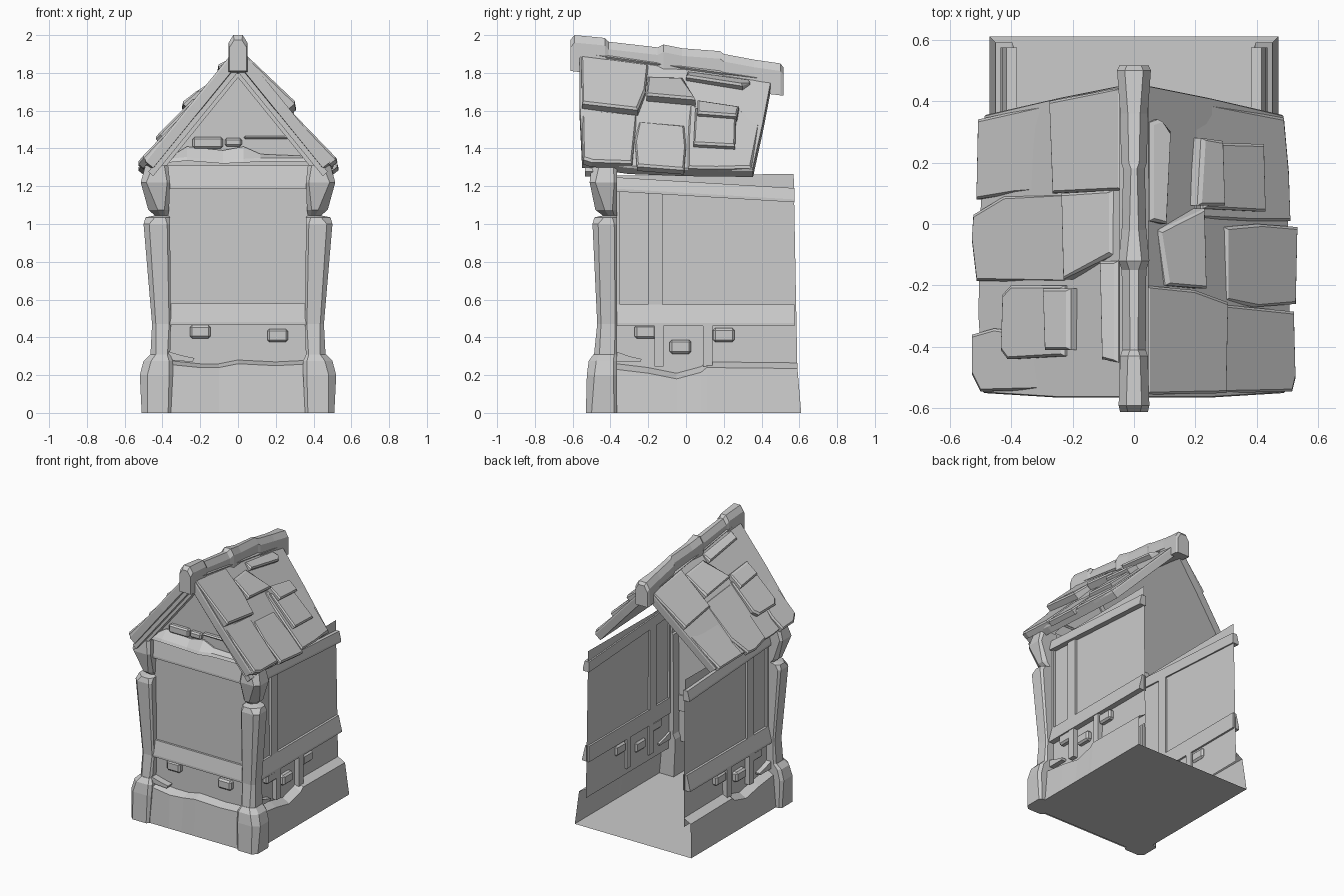
import bpy, bmesh


def mesh(name, verts, faces):
    bm = bmesh.new()
    vs = [bm.verts.new(v) for v in verts]
    for f in faces:
        bm.faces.new([vs[i] for i in f])
    bmesh.ops.recalc_face_normals(bm, faces=bm.faces)
    me = bpy.data.meshes.new(name)
    bm.to_mesh(me)
    bm.free()
    ob = bpy.data.objects.new(name, me)
    bpy.context.collection.objects.link(ob)
    return ob


def loft(name, rings, closed=True):
    """Skin equal-length rings; closed rings get end caps."""
    n = len(rings[0])
    verts = [p for r in rings for p in r]
    faces = []
    for k in range(len(rings) - 1):
        for i in range(n if closed else n - 1):
            j = (i + 1) % n
            faces.append((k*n + i, k*n + j, (k+1)*n + j, (k+1)*n + i))
    if closed:
        faces += [tuple(range(n)), tuple(range(len(verts) - n, len(verts)))]
    return mesh(name, verts, faces)


def bevel(ob, w):
    m = ob.modifiers.new("bevel", 'BEVEL')
    m.width, m.segments = w, 1
    return ob


def box(name, x0, x1, y0, y1, z0, z1):
    return loft(name, [[(x0, y0, z), (x1, y0, z), (x1, y1, z), (x0, y1, z)] for z in (z0, z1)])


def front_prism(name, pts, y0, y1):
    return loft(name, [[(x, y, z) for x, z in pts] for y in (y0, y1)])


# Roof surface: a = distance from the ridge in x, lift = offset along the slope normal
def surf(s, a, y, lift=0.0):
    t = (y + .57) / 1.03
    zr, ze = 1.945 - .145*t, 1.33 - .06*t
    return (s*(a + .776*lift), y, zr + (ze - zr)*a/.5 + .631*lift)


def tile(name, s, pts, hi, lo, under=-.02, inset=.008):
    amin, amax = min(p[0] for p in pts), max(p[0] for p in pts)
    ca = sum(p[0] for p in pts) / len(pts)
    cy = sum(p[1] for p in pts) / len(pts)
    lift = lambda a: hi + (lo - hi)*(a - amin)/(amax - amin)
    sgn = lambda v: (v > 0) - (v < 0)
    bot = [surf(s, a, y, under) for a, y in pts]
    mid = [surf(s, a, y, lift(a) - .01) for a, y in pts]
    top = [surf(s, a - inset*sgn(a - ca), y - inset*sgn(y - cy), lift(a)) for a, y in pts]
    return loft(name, [bot, mid, top])


# Floor and front masonry plinth
mesh("floor", [(-.47, -.5, 0), (.47, -.5, 0), (.47, .61, 0), (-.47, .61, 0)], [(0, 1, 2, 3)])
loft("front_plinth", [[(x, -.51, 0), (x, y, z - .02), (x, -.43, z)] for x, y, z in
     [(-.4, -.49, .28), (-.2, -.5, .26), (-.1, -.485, .26), (0, -.495, .28), (.2, -.49, .27), (.4, -.49, .28)]], False)

# Front wall with gable
mesh("front_wall", [(-.4, -.43, .24), (.4, -.43, .24), (.4, -.43, 1.36), (0, -.43, 1.84), (-.4, -.43, 1.36)],
     [(0, 1, 2, 3, 4)])
for nm, z0, z1 in (("lower", .465, .58), ("upper", 1.185, 1.31)):
    loft("front_board_" + nm, [[(x, -.42, z0), (x, -.465, z0), (x, -.465, z0 + .015),
                                (x, -.445, z1), (x, -.42, z1)] for x in (-.38, .37)])
loft("lintel", [[(x, -.42, b), (x, y, b), (x, y + .01, b + .02), (x, -.44, t), (x, -.42, t)] for x, y, b, t in
     [(-.37, -.48, 1.325, 1.35), (-.27, -.5, 1.335, 1.41), (-.08, -.485, 1.32, 1.39),
      (.03, -.5, 1.325, 1.41), (.12, -.485, 1.33, 1.37), (.36, -.48, 1.33, 1.36)]])
for i, (x0, x1, z0, z1) in enumerate([(-.24, -.08, 1.40, 1.46), (-.07, .02, 1.41, 1.455), (.03, .27, 1.45, 1.467)]):
    bevel(box("gable_stone_%d" % i, x0, x1, -.46, -.42, z0, z1), .01)
for i, (x, z) in enumerate([(-.2, .43), (.21, .41)]):
    bevel(box("front_brick_%d" % i, x - .055, x + .055, -.465, -.42, z - .035, z + .035), .012)
front_prism("front_chip", [(-.37, .28), (-.24, .27), (-.23, .29), (-.3, .305), (-.37, .325)], -.48, -.42)

for s, side in ((-1, "left"), (1, "right")):
    # Side plinth and wall sheets
    loft(side + "_plinth", [[(s*.47, y + .02*(y > .5), 0), (s*.45, y, z - .03), (s*.395, y, z)] for y, z in
         [(-.45, .27), (-.2, .24), (-.05, .21), (.08, .245), (.11, .27), (.59, .265)]], False)
    mesh(side + "_wall", [(s*.395, -.43, .2), (s*.395, .59, .2), (s*.39, .57, 1.265), (s*.39, -.43, 1.255)],
         [(0, 1, 2, 3)])

    # Side rails, upright and struts
    loft(side + "_lower_rail", [[(s*.38, y, .46), (s*.435, y, .46), (s*.435, y, .475), (s*.41, y, .575), (s*.38, y, .575)]
                                for y in (-.42, .575)])
    loft(side + "_upper_rail", [[(s*.38, y, z), (s*.43, y, z), (s*.43, y, z + .015), (s*.415, y, z + .075), (s*.38, y, z + .075)]
                                for y, z in ((-.42, 1.175), (.575, 1.115))])
    xs = sorted((s*.38, s*.41))
    box(side + "_upright", *xs, -.2, -.125, .56, 1.18)
    box(side + "_corner_board", *xs, -.4, -.35, .56, 1.18)
    xs = sorted((s*.38, s*.43))
    for i, y in enumerate((-.143, .115)):
        box("%s_strut_%d" % (side, i), *xs, y - .025, y + .025, .245, .47)
    for i, (y, z) in enumerate([(-.215, .43), (-.03, .35), (.2, .412)]):
        bevel(box("%s_brick_%d" % (side, i), *xs, y - .057, y + .057, z - .037, z + .037), .012)
    loft(side + "_chip", [[(x, y, z) for y, z in [(-.37, .27), (-.24, .27), (-.235, .285), (-.3, .3), (-.37, .325)]]
                          for x in (s*.38, s*.43)])

    # Corner post and foot: rings of (z, inner x, outer x, front y, chamfer)
    def column(name, rows, back):
        rings = []
        for z, xi, xo, yf, c in rows:
            rings.append([(s*x, y, z) for x, y in [(xi, back), (xi, yf + c/2), (xi + c/2, yf), (xo - c, yf),
                                                  (xo, yf + c), (xo, back - c/2), (xo - c/2, back)]])
        loft(name, rings)
    column(side + "_foot", [(0, .355, .51, -.53, .03), (.2, .345, .52, -.525, .04),
                            (.275, .345, .50, -.515, .04), (.31, .36, .465, -.49, .03)], -.365)
    column(side + "_post", [(.28, .36, .465, -.49, .03), (.47, .355, .455, -.47, .02), (1.0, .36, .50, -.495, .03),
                            (1.035, .36, .49, -.485, .05), (1.045, .37, .44, -.44, .03), (1.075, .365, .475, -.48, .05),
                            (1.22, .36, .515, -.51, .03), (1.31, .37, .49, -.5, .04)], -.365)

    # Roof slab and stepped barge boards under its front edge
    tile(side + "_roof_slab", s, [(0, -.565), (.25, -.565), (.495, -.55), (.51, -.3), (.505, 0),
                                  (.49, .355), (.25, .41), (0, .46)], 0, 0, -.06, .004)
    for i, (o0, o1, y) in enumerate([(.08, .135, -.535), (.12, .165, -.49)]):
        front_prism("%s_barge_board_%d" % (side, i),
                    [(0, 1.94 - o0), (s*.475, 1.357 - o0), (s*(.45 - .05*i), 1.387 + .06*i - o1), (0, 1.94 - o1)], y, -.42)

# Raised shingles: (a, y) outlines with lift at the ridge side and at the eave side
right = [([(.04, -.555), (.27, -.55), (.275, -.255), (.18, -.215), (.04, -.2)], .005, .05),
         ([(.08, -.02), (.2, .05), (.205, -.21), (.1, -.2)], .005, .05),
         ([(.05, .01), (.09, 0), (.1, .3), (.07, .34), (.05, .33)], .01, .035),
         ([(.19, .06), (.2, .28), (.26, .27), (.265, .06)], .03, .05),
         ([(.22, .05), (.22, .265), (.4, .26), (.405, .04)], .015, .04),
         ([(.27, -.55), (.5, -.545), (.51, -.5), (.505, -.285), (.27, -.26)], .0, .03),
         ([(.3, -.25), (.39, -.27), (.515, -.26), (.52, -.01), (.4, 0), (.3, -.01)], .0, .025),
         ([(.2, .02), (.38, .01), (.505, .01), (.5, .17), (.485, .345), (.2, .40)], -.005, .015)]
left = [([(.04, .11), (.25, .10), (.26, .4), (.04, .445)], .005, .03),
        ([(.07, -.1), (.2, -.18), (.205, .1), (.07, .11)], .005, .05),
        ([(.05, -.45), (.09, -.44), (.095, -.12), (.05, -.12)], .01, .03),
        ([(.19, -.41), (.26, -.41), (.265, -.21), (.19, -.21)], .03, .05),
        ([(.22, -.43), (.39, -.44), (.41, -.41), (.405, -.23), (.38, -.2), (.22, -.2)], .015, .04),
        ([(.3, -.54), (.49, -.545), (.515, -.49), (.515, -.36), (.45, -.34), (.3, -.36)], .0, .025),
        ([(.22, -.19), (.505, -.185), (.52, -.05), (.515, .03), (.42, .09), (.22, .1)], .0, .02),
        ([(.26, .11), (.38, .10), (.505, .08), (.5, .34), (.26, .395)], -.005, .02)]
for s, side, tiles in ((1, "right", right), (-1, "left", left)):
    for i, (pts, hi, lo) in enumerate(tiles):
        tile("%s_shingle_%d" % (side, i), s, pts, hi, lo)

# Uneven ridge beam: (y, half width, top z), chamfered on top
rings = []
for y, w, t in [(-.612, .045, 1.975), (-.59, .05, 2.0), (-.43, .045, 1.985), (-.41, .038, 1.965), (-.15, .04, 1.935),
                (-.12, .05, 1.95), (-.02, .04, 1.93), (.18, .035, 1.915), (.2, .042, 1.9), (.36, .045, 1.87),
                (.5, .055, 1.85), (.515, .048, 1.83)]:
    b = 1.81 - .13*(y + .61)/1.12
    rings.append([(-w, y, b), (w, y, b), (w, y, t - .04), (w - .025, y, t), (-w + .025, y, t), (-w, y, t - .04)])
loft("ridge_beam", rings)
